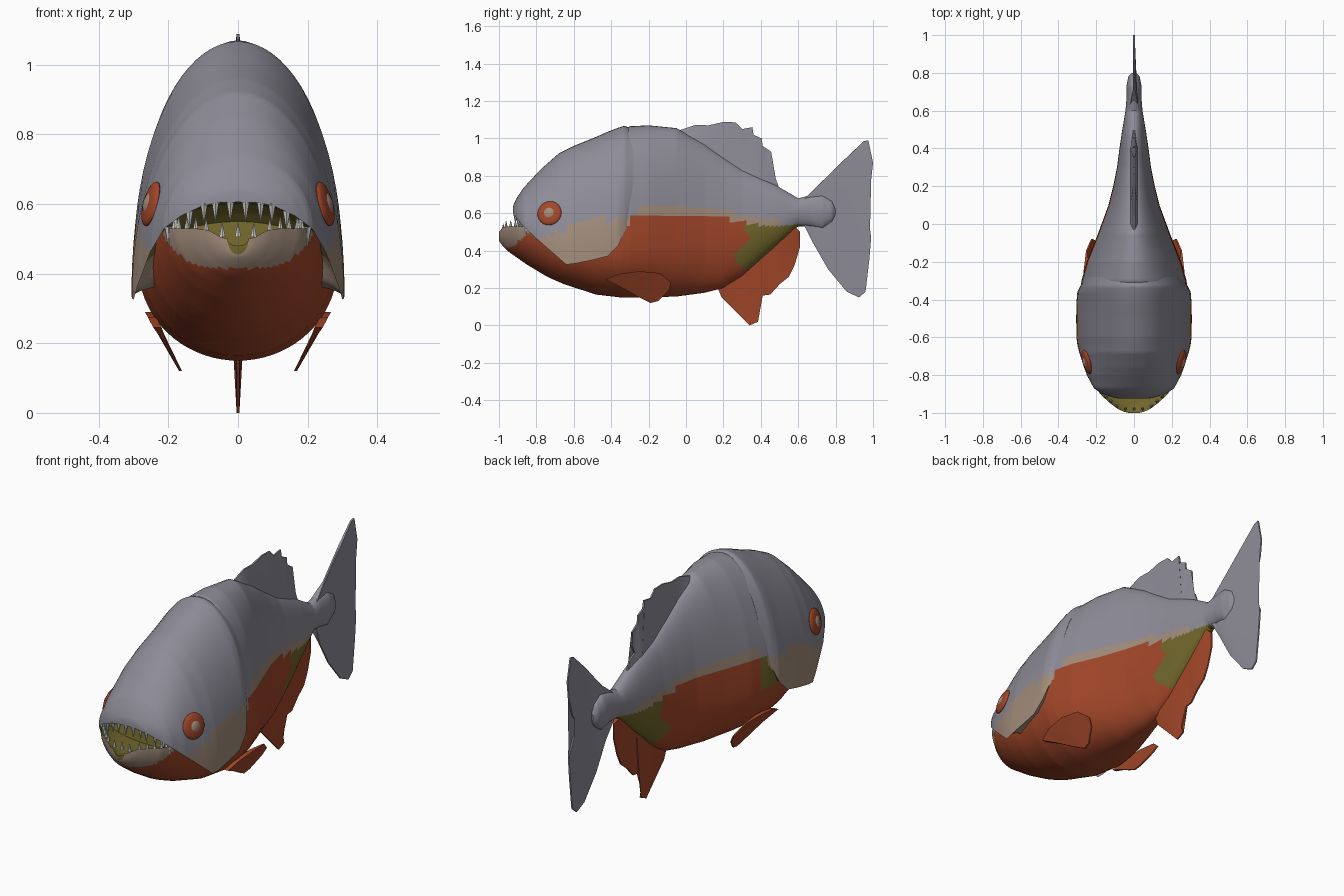
import bpy, bmesh, math
from mathutils import Vector

if "Cube" in bpy.data.objects:
    bpy.data.objects.remove(bpy.data.objects["Cube"])


def material(name, rgb):
    m = bpy.data.materials.new(name)
    m.diffuse_color = (*rgb, 1)
    m.use_nodes = True
    m.node_tree.nodes["Principled BSDF"].inputs["Base Color"].default_value = m.diffuse_color
    return m


GREY, ORANGE, TAN, OLIVE, WHITE = range(5)
MATS = [material("scale grey", (0.27, 0.265, 0.315)),
        material("belly orange", (0.36, 0.062, 0.022)),
        material("pale tan", (0.36, 0.265, 0.2)),
        material("olive", (0.165, 0.135, 0.024)),
        material("tooth white", (0.6, 0.6, 0.58))]


def finish(name, bm, angle=35):
    bmesh.ops.recalc_face_normals(bm, faces=bm.faces)
    me = bpy.data.meshes.new(name)
    bm.to_mesh(me)
    bm.free()
    for m in MATS:
        me.materials.append(m)
    me.shade_smooth()
    me.set_sharp_from_angle(angle=math.radians(angle))
    ob = bpy.data.objects.new(name, me)
    bpy.context.collection.objects.link(ob)
    return ob


def lerp_table(table, y):
    """Interpolate rows (y, a, b, ...) at y."""
    if y <= table[0][0]:
        return table[0][1:]
    for p, q in zip(table, table[1:]):
        if y <= q[0]:
            t = (y - p[0]) / (q[0] - p[0])
            return [a + (b - a) * t for a, b in zip(p[1:], q[1:])]
    return table[-1][1:]


def loft(name, table, rule, n=72):
    """Loft of two-part ellipses; rows are y, top z, widest z, bottom z, half width."""
    ys = [table[0][0]]
    for p, q in zip(table, table[1:]):
        k = math.ceil((q[0] - p[0]) / 0.012)
        ys += [p[0] + (q[0] - p[0]) * i / k for i in range(1, k + 1)]
    bm = bmesh.new()
    rings = []
    for y in ys:
        zt, zm, zb, w = lerp_table(table, y)
        ring = []
        for i in range(n):
            a = 2 * math.pi * i / n
            c = math.cos(a)
            z = zm + c * ((zt - zm) if c > 0 else (zm - zb))
            ring.append(bm.verts.new((w * math.sin(a), y, z)))
        rings.append(ring)
    for r, s in zip(rings, rings[1:]):
        for i in range(n):
            j = (i + 1) % n
            f = bm.faces.new((r[i], r[j], s[j], s[i]))
            upper = math.cos(2 * math.pi * (i + 0.5) / n) > 0
            f.material_index = rule(f.calc_center_median(), upper)
    for ring in (rings[0], rings[-1]):
        f = bm.faces.new(ring)
        f.material_index = rule(f.calc_center_median(), True)
    return finish(name, bm)


# Body with the bowl-shaped lower jaw at its front
BODY = [(-1.0, .48, .50, .455, .03), (-.995, .47, .505, .445, .05),
        (-.98, .46, .525, .425, .085), (-.95, .45, .53, .395, .125),
        (-.9, .44, .53, .36, .18), (-.85, .44, .53, .325, .208),
        (-.75, .44, .50, .265, .235), (-.72, .6, .48, .25, .238),
        (-.65, .85, .45, .22, .25), (-.48, .97, .43, .165, .275),
        (-.35, 1.04, .42, .15, .285), (-.3, 1.065, .42, .15, .278),
        (-.2, 1.07, .42, .15, .25), (-.05, 1.055, .42, .155, .19),
        (.1, .97, .45, .175, .135), (.2, .90, .47, .2, .11),
        (.3, .835, .50, .26, .09), (.4, .79, .53, .35, .077),
        (.48, .75, .57, .42, .065), (.6, .68, .61, .53, .045),
        (.66, .695, .61, .53, .04), (.73, .70, .61, .515, .04),
        (.78, .67, .61, .55, .03), (.8, .63, .61, .58, .012)]
BELLY_LINE = [(-.33, .55), (-.2, .59), (0, .60), (.15, .59), (.3, .55), (.45, .53), (.62, .54)]


def body_rule(c, upper):
    if c.y < -.62:
        if upper:
            return OLIVE
        return TAN if c.z > .415 + max(0, c.y + .93) else ORANGE
    if c.y > .62:
        return GREY
    line = lerp_table(BELLY_LINE, c.y)[0]
    if c.z < line:
        if c.y > .3 + .04 * math.sin(c.z * 30) and c.z < .54:
            return OLIVE
        if c.x < 0 and -.36 < c.y < -.25 and c.z > .42:
            return OLIVE
        return ORANGE
    return TAN if c.z < line + .04 and c.y < .5 else GREY


loft("body", BODY, body_rule)

# Head shell with gill covers, overlapping the body and jaw
HEAD = [(-.925, .635, .60, .605, .075), (-.92, .65, .593, .605, .105),
        (-.90, .69, .565, .605, .165), (-.87, .735, .53, .60, .212),
        (-.80, .81, .465, .60, .25), (-.76, .85, .43, .58, .264),
        (-.68, .92, .36, .50, .29), (-.64, .94, .325, .42, .30),
        (-.6, .96, .33, .38, .305), (-.5, 1.0, .35, .40, .306), (-.42, 1.035, .37, .42, .305),
        (-.36, 1.058, .43, .46, .30), (-.33, 1.067, .50, .53, .285),
        (-.28, 1.05, .57, .6, .252)]
HEAD_LINE = [(-.86, .43), (-.7, .49), (-.6, .53), (-.5, .56), (-.33, .575)]


def head_rule(c, upper):
    if not upper and c.y < -.7 :
        return OLIVE
    return TAN if c.y > -.86 and c.z < lerp_table(HEAD_LINE, c.y)[0] else GREY


loft("head", HEAD, head_rule)


# Fins: closed side outlines, rows are y, z, half thickness
def fin(name, outline, mat, place=lambda z: 0):
    bm = bmesh.new()
    sides = [[bm.verts.new((place(z) + s * t, y, z)) for y, z, t in outline] for s in (-1, 1)]
    for side in sides:
        bm.faces.new(side)
    k = len(outline)
    for i in range(k):
        j = (i + 1) % k
        bm.faces.new((sides[0][i], sides[0][j], sides[1][j], sides[1][i]))
    bmesh.ops.triangulate(bm, faces=bm.faces)
    for f in bm.faces:
        f.material_index = mat
    return finish(name, bm)


def outline(points, base, thick=.02, thin=.004):
    """Base points are thick, the free edge is thin."""
    return [(y, z, thin) for y, z in points] + [(y, z, thick) for y, z in base]


fin("dorsal_fin", outline(
    [(-.03, 1.045), (.05, 1.072), (.12, 1.07), (.2, 1.088), (.265, 1.086), (.3, 1.05), (.355, 1.06),
     (.36, 1.02), (.405, 1.0), (.41, .96), (.455, .93), (.44, .88), (.46, .86), (.435, .81), (.48, .785),
     (.5, .73)], [(.4, .76), (.25, .84), (.1, .95), (0, 1.02)]), GREY)
fin("tail_fin", outline(
    [(.72, .75), (.85, .89), (.95, .985), (.975, .99), (1.0, .87), (.99, .78), (.96, .68), (.91, .61),
     (.95, .55), (.99, .47), (.98, .35), (.96, .18), (.925, .15), (.86, .18), (.76, .30), (.68, .44)],
    [(.63, .54), (.63, .675)]), GREY)
fin("anal_fin", outline(
    [(.17, .2), (.19, .15), (.24, .1), (.3, .04), (.34, .0), (.385, .02), (.375, .06), (.41, .16),
     (.45, .165), (.5, .22), (.55, .26), (.58, .32), (.61, .42), (.61, .5)],
    [(.58, .53), (.45, .43), (.3, .29), (.22, .23)]), ORANGE)
PECTORAL = outline(
    [(-.34, .2), (-.25, .15), (-.19, .12), (-.15, .13), (-.09, .19), (-.08, .23), (-.14, .28)],
    [(-.25, .29), (-.36, .275), (-.43, .245)], .012)
for s, label in ((-1, "left"), (1, "right")):
    fin(label + "_pectoral_fin", PECTORAL, ORANGE, lambda z: s * (.165 + (z - .12) * .53))


# Eyes: flattened domes lying on the head surface
def head_x(y, z):
    zt, zm, _, w = lerp_table(HEAD, y)
    return w * math.sqrt(max(0, 1 - ((z - zm) / (zt - zm)) ** 2))


EY, EZ, D = -.73, .6, .05
normal = Vector((1, -(head_x(EY + D, EZ) - head_x(EY - D, EZ)) / (2 * D),
                 -(head_x(EY, EZ + D) - head_x(EY, EZ - D)) / (2 * D))).normalized()
for s, label in ((-1, "left"), (1, "right")):
    nrm = Vector((s * normal.x, normal.y, normal.z))
    for part, r, thick, mat in (("eye_ring", .066, .018, ORANGE), ("eye_centre", .038, .023, TAN)):
        bm = bmesh.new()
        bmesh.ops.create_uvsphere(bm, u_segments=24, v_segments=12, radius=1)
        for f in bm.faces:
            f.material_index = mat
        bmesh.ops.scale(bm, vec=(r, r, thick), verts=bm.verts)
        ob = finish(f"{label}_{part}", bm)
        ob.rotation_mode = 'QUATERNION'
        ob.rotation_quaternion = nrm.to_track_quat('Z', 'Y')
        ob.location = (s * head_x(EY, EZ), EY, EZ)


# Teeth: small cones along both lips
def teeth(name, spots, length, radius):
    bm = bmesh.new()
    for x, y, z in spots:
        made = bmesh.ops.create_cone(bm, cap_ends=True, segments=6, radius1=radius, radius2=0.001,
                                     depth=abs(length))["verts"]
        for v in made:
            v.co = Vector((x + v.co.x, y + v.co.y, z + (v.co.z + abs(length) / 2) * math.copysign(1, length)))
    for f in bm.faces:
        f.material_index = WHITE
    finish(name, bm)


def lip_spots(table, ys, drop):
    spots = []
    for y in ys:
        _, zm, _, w = lerp_table(table, y)
        spots += [(s * w * .93, y + .008, zm + drop) for s in (-1, 1)]
    return spots


upper = [(x, -.912, .605) for x in (-.065, -.022, .022, .065)]
teeth("upper_teeth", upper + lip_spots(HEAD, (-.92, -.905, -.885, -.865), .008), -.055, .012)
lower = [(x, -.977, .505) for x in (-.045, 0, .045)]
teeth("lower_teeth", lower + lip_spots(BODY, (-.97, -.945, -.92, -.895, -.87), -.008), .04, .01)
